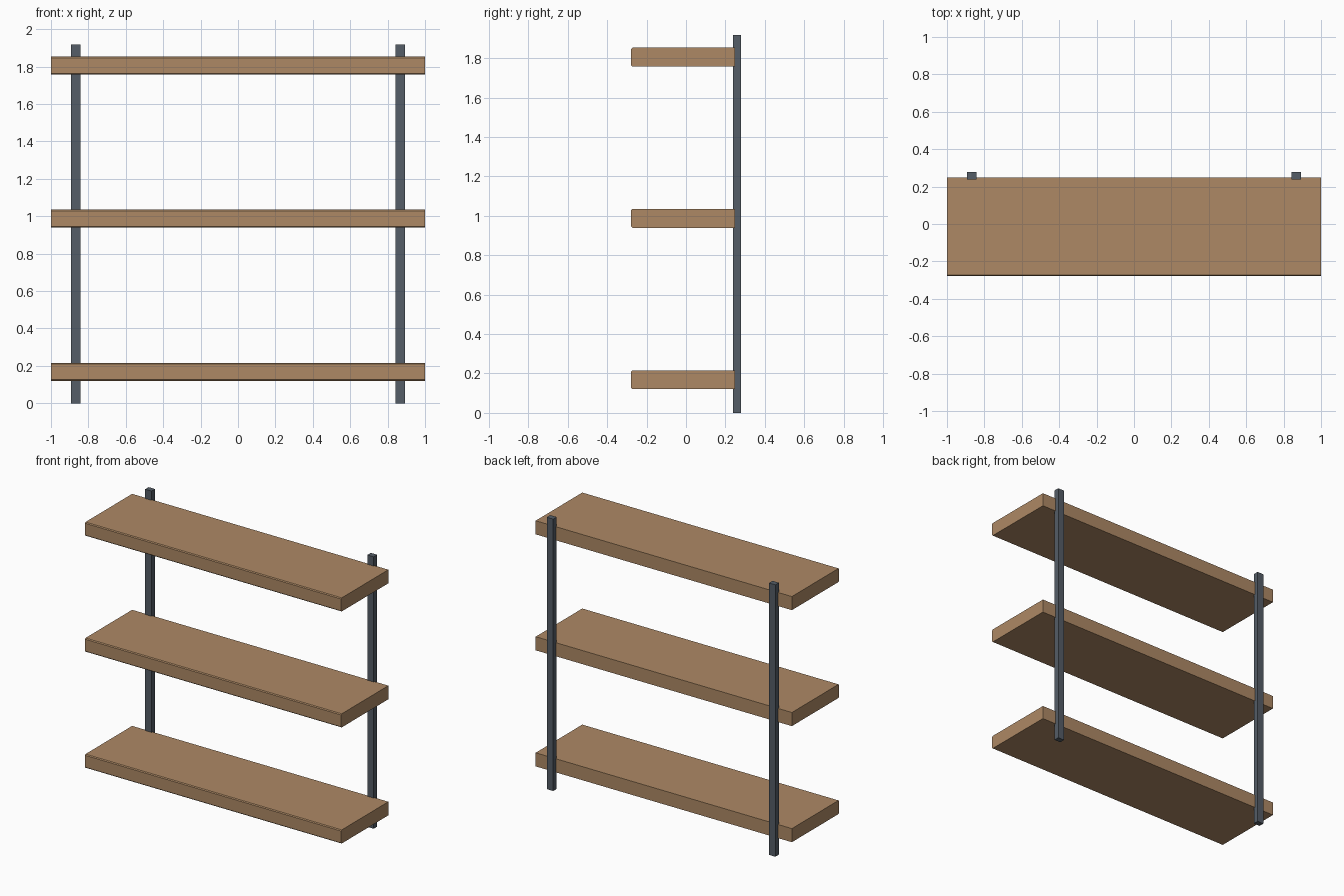
import bpy, bmesh

if "Cube" in bpy.data.objects:
    bpy.data.objects.remove(bpy.data.objects["Cube"])


def box(name, x, y, z, mat, front_chamfer=0.0):
    """Box from (min, max) ranges, optionally easing the long front edges."""
    bm = bmesh.new()
    bmesh.ops.create_cube(bm, size=1.0)
    for v in bm.verts:
        for i, (lo, hi) in enumerate((x, y, z)):
            v.co[i] = lo if v.co[i] < 0 else hi
    if front_chamfer:
        edges = [e for e in bm.edges
                 if all(abs(v.co.y - y[0]) < 1e-5 for v in e.verts)
                 and abs(e.verts[0].co.z - e.verts[1].co.z) < 1e-5]
        bmesh.ops.bevel(bm, geom=edges, offset=front_chamfer, segments=1,
                        affect='EDGES', profile=0.5)
    bmesh.ops.recalc_face_normals(bm, faces=bm.faces)
    mesh = bpy.data.meshes.new(name)
    bm.to_mesh(mesh)
    bm.free()
    mesh.materials.append(mat)
    obj = bpy.data.objects.new(name, mesh)
    bpy.context.collection.objects.link(obj)
    return obj


def material(name, color):
    mat = bpy.data.materials.new(name)
    mat.diffuse_color = (*color, 1.0)
    mat.use_nodes = True
    mat.node_tree.nodes["Principled BSDF"].inputs["Base Color"].default_value = mat.diffuse_color
    return mat


wood = material("wood", (0.42, 0.25, 0.13))
metal = material("dark_metal", (0.09, 0.11, 0.135))

# Three thick boards with eased front edges
for name, z in (("lower", 0.168), ("middle", 0.987), ("upper", 1.805)):
    box(name + "_shelf", (-1.0, 1.0), (-0.278, 0.248), (z - 0.048, z + 0.048),
        wood, front_chamfer=0.006)

# Two wall uprights, let slightly into the back of the boards
for name, x in (("left", -0.867), ("right", 0.867)):
    box(name + "_upright", (x - 0.025, x + 0.025), (0.239, 0.278),
        (0.0, 1.918), metal)
